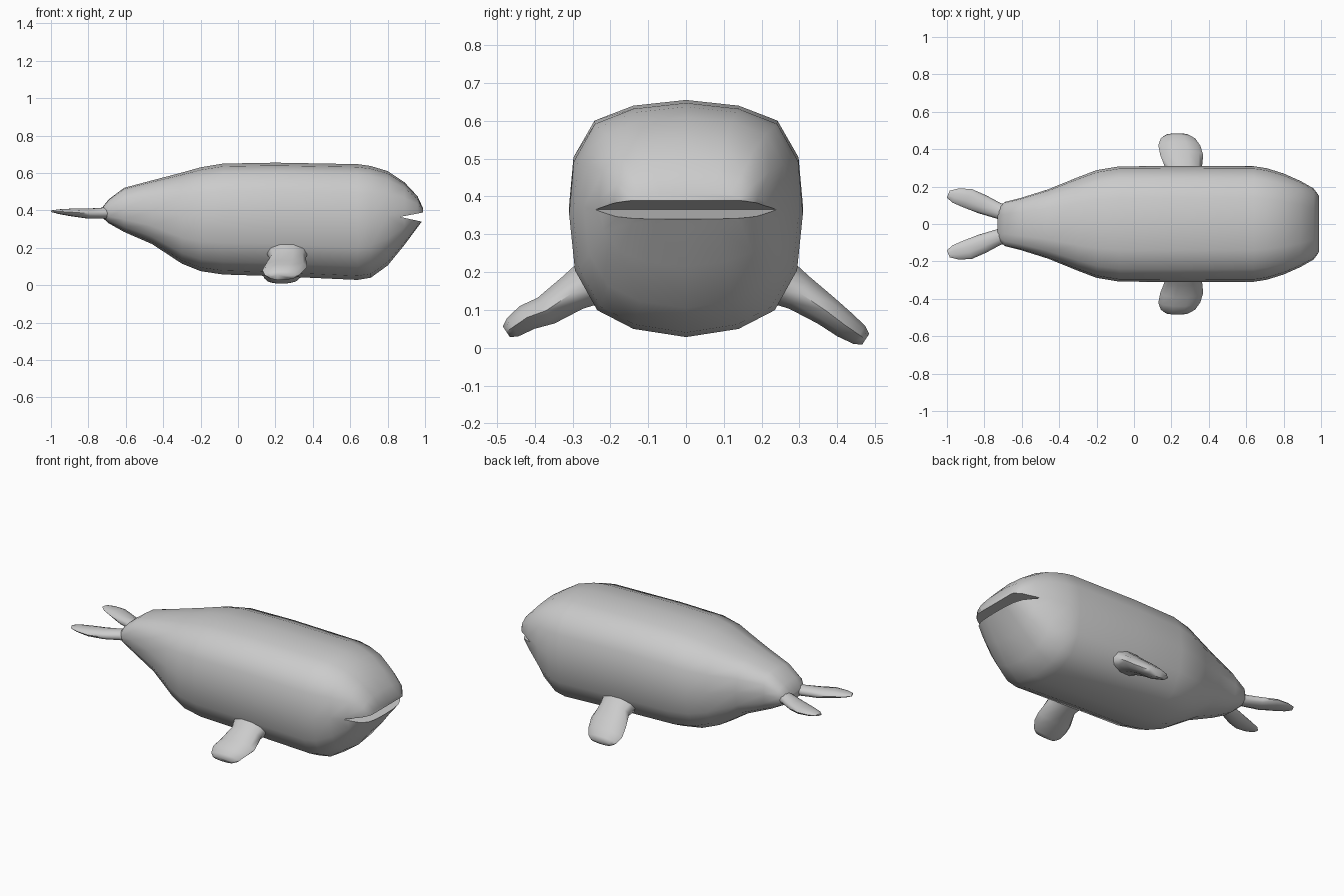
import bpy
import bmesh
import math
from mathutils import Vector

cube = bpy.data.objects.get("Cube")
if cube:
    bpy.data.objects.remove(cube)

grey = bpy.data.materials.new("whale grey")
grey.use_nodes = True
GREY = (0.6, 0.6, 0.6, 1)
grey.diffuse_color = GREY
grey.node_tree.nodes["Principled BSDF"].inputs["Base Color"].default_value = GREY


def loft(name, rings):
    """Skin a list of equal point rings and close both ends."""
    bm = bmesh.new()
    loops = [[bm.verts.new(p) for p in ring] for ring in rings]
    for a, b in zip(loops, loops[1:]):
        for i in range(len(a)):
            j = (i + 1) % len(a)
            bm.faces.new((a[i], a[j], b[j], b[i]))
    bm.faces.new(loops[0])
    bm.faces.new(loops[-1])
    bmesh.ops.recalc_face_normals(bm, faces=bm.faces)
    mesh = bpy.data.meshes.new(name)
    bm.to_mesh(mesh)
    bm.free()
    mesh.materials.append(grey)
    obj = bpy.data.objects.new(name, mesh)
    bpy.context.collection.objects.link(obj)
    return obj


def smooth(obj, degrees):
    bpy.ops.object.select_all(action="DESELECT")
    obj.select_set(True)
    bpy.context.view_layer.objects.active = obj
    bpy.ops.object.shade_smooth_by_angle(angle=math.radians(degrees))


# Body: one rounded-box outline scaled along the length
half = [(0, 1), (.45, .95), (.78, .82), (.96, .5), (1, .05),
        (.95, -.43), (.76, -.77), (.45, -.93), (0, -1)]
outline = half + [(-y, z) for y, z in half[-2:0:-1]]
# x, bottom, top, half width
stations = [
    (-.73, .365, .41, .08), (-.69, .33, .46, .118), (-.61, .285, .52, .138),
    (-.46, .22, .56, .185), (-.3, .115, .602, .25), (-.2, .075, .63, .288),
    (-.08, .057, .65, .308), (.2, .048, .655, .31), (.64, .028, .647, .309),
    (.71, .04, .637, .298), (.8, .105, .61, .27), (.89, .215, .55, .23),
    (.96, .31, .475, .19), (.99, .35, .41, .15),
]
body = loft("body", [
    [(x, y * w, (lo + hi) / 2 + z * (hi - lo) / 2) for y, z in outline]
    for x, lo, hi, w in stations])

# Mouth: a wedge cut across the snout
wedge = [(.865, .365), (1.05, .4), (1.05, .325)]
cutter = loft("mouth_cutter", [[(x, y, z) for x, z in wedge] for y in (-.4, .4)])
cutter.hide_render = True
cut = body.modifiers.new("mouth", "BOOLEAN")
cut.operation = "DIFFERENCE"
cut.object = cutter
cut.solver = "EXACT"
bpy.context.view_layer.objects.active = body
bpy.ops.object.modifier_apply(modifier=cut.name)
bpy.data.objects.remove(cutter)
smooth(body, 50)


def limb(name, sections, thick_axis, wide_axis, side):
    """Flattened limb; each section is centre, half width, half thickness."""
    t, w = Vector(thick_axis), Vector(wide_axis)
    rings = []
    for centre, wide, thick in sections:
        ring = []
        for k in range(10):
            a = math.tau * k / 10
            p = Vector(centre) + w * wide * math.cos(a) + t * thick * math.sin(a)
            ring.append((p.x, p.y * side, p.z))
        rings.append(ring)
    smooth(loft(name, rings), 60)


for side, label in ((1, "left"), (-1, "right")):
    # Flippers slope out and down; the right one hangs a little higher
    lift = 0 if side == 1 else .02
    limb(label + "_flipper", [
        ((.26, .22, .19), .12, .075), ((.265, .3, .145), .098, .053),
        ((.255, .37, .098), .115, .043), ((.242, .42, .06 + lift), .112, .038),
        ((.235, .458, .034 + lift), .092, .03),
        ((.232, .475, .022 + lift), .065, .018),
    ], (0, .55, .83), (1, 0, 0), side)

    # Tail flukes sweep back in a V
    limb(label + "_fluke", [
        ((-.64, .05, .395), .05, .04), ((-.73, .072, .385), .043, .03),
        ((-.81, .105, .383), .052, .027), ((-.89, .138, .389), .054, .021),
        ((-.955, .152, .393), .041, .013), ((-.993, .16, .395), .02, .005),
    ], (0, 0, 1), (.4, .917, 0), side)
